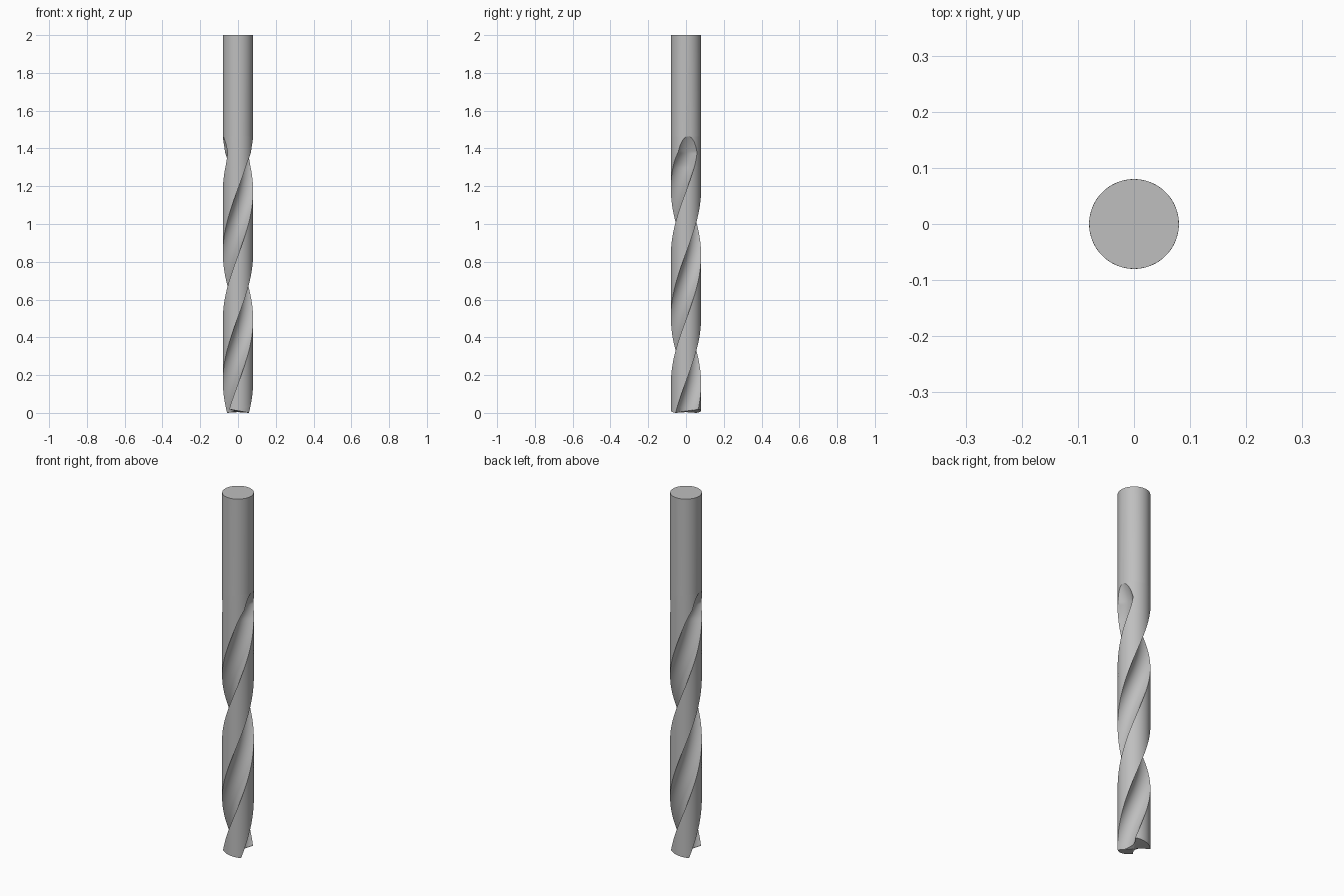
import bpy
import bmesh
from math import pi, sin, cos, acos, asin

if "Cube" in bpy.data.objects:
    bpy.data.objects.remove(bpy.data.objects["Cube"])

RADIUS = 0.08        # shank and land radius
HEIGHT = 2.0
FLUTE_TOP = 1.464    # where the flutes run out
FADE_START = 1.3
FLUTE_R = 0.0656     # radius of the flute hollow
FLUTE_D = 0.0856     # distance of the hollow's centre from the axis
TWIST = 2 * pi / 1.36
PHASE_Z = 1.35       # height at which the flutes face left and right
TWIST_END = 1.38
RELIEF = 0.02        # rise of the tip behind each cutting edge
LAND_N, FLUTE_N = 22, 18


def half_section(z):
    """One flute and one land as (x, y, relief share)."""
    t = min(max((z - FADE_START) / (FLUTE_TOP - FADE_START), 0), 0.9995)
    d = FLUTE_D + (RADIUS + FLUTE_R - FLUTE_D) * t ** 1.6
    lip = acos((RADIUS ** 2 + d ** 2 - FLUTE_R ** 2) / (2 * RADIUS * d))
    sweep = asin(RADIUS * sin(lip) / FLUTE_R)
    points = []
    for j in range(FLUTE_N):
        a = pi + sweep * (1 - 2 * j / FLUTE_N)
        points.append((d + FLUTE_R * cos(a), FLUTE_R * sin(a), j / FLUTE_N))
    for i in range(LAND_N):
        a = lip + (pi - 2 * lip) * i / LAND_N
        points.append((RADIUS * cos(a), RADIUS * sin(a), 1 - i / LAND_N))
    return points


def add_ring(bm, z, relief=0.0):
    ring = []
    for side in (1, -1):
        for x, y, share in half_section(z):
            h = z + relief * share
            a = TWIST * (min(h, TWIST_END) - PHASE_Z)
            ring.append(bm.verts.new((side * (x * cos(a) - y * sin(a)),
                                      side * (x * sin(a) + y * cos(a)), h)))
    return ring


# Ring heights: relieved tip, twisted body, rounded flute ends, plain shank
body = [0.03 + (FADE_START - 0.03) * i / 90 for i in range(90)]
fade = [FADE_START + (FLUTE_TOP - FADE_START) * (1 - (1 - i / 36) ** 2) for i in range(37)]

bm = bmesh.new()
rings = [add_ring(bm, 0.0, RELIEF)]
rings += [add_ring(bm, z) for z in body + fade + [HEIGHT]]
for low, high in zip(rings, rings[1:]):
    for k in range(len(low)):
        n = (k + 1) % len(low)
        bm.faces.new((low[k], low[n], high[n], high[k]))

# Flat shank end and the two cutting faces around the tip
bm.faces.new(rings[-1])
tip = bm.verts.new((0, 0, 0.004))
for k, v in enumerate(rings[0]):
    bm.faces.new((tip, rings[0][(k + 1) % len(rings[0])], v))
bmesh.ops.recalc_face_normals(bm, faces=bm.faces)

mesh = bpy.data.meshes.new("drill_bit")
bm.to_mesh(mesh)
bm.free()
drill = bpy.data.objects.new("drill_bit", mesh)
bpy.context.collection.objects.link(drill)

# Plain grey steel
steel = bpy.data.materials.new("grey_steel")
steel.use_nodes = True
colour = (0.52, 0.52, 0.52, 1)
steel.diffuse_color = colour
steel.node_tree.nodes["Principled BSDF"].inputs["Base Color"].default_value = colour
mesh.materials.append(steel)

bpy.ops.object.select_all(action="DESELECT")
drill.select_set(True)
bpy.context.view_layer.objects.active = drill
bpy.ops.object.shade_smooth_by_angle(angle=pi / 6)
